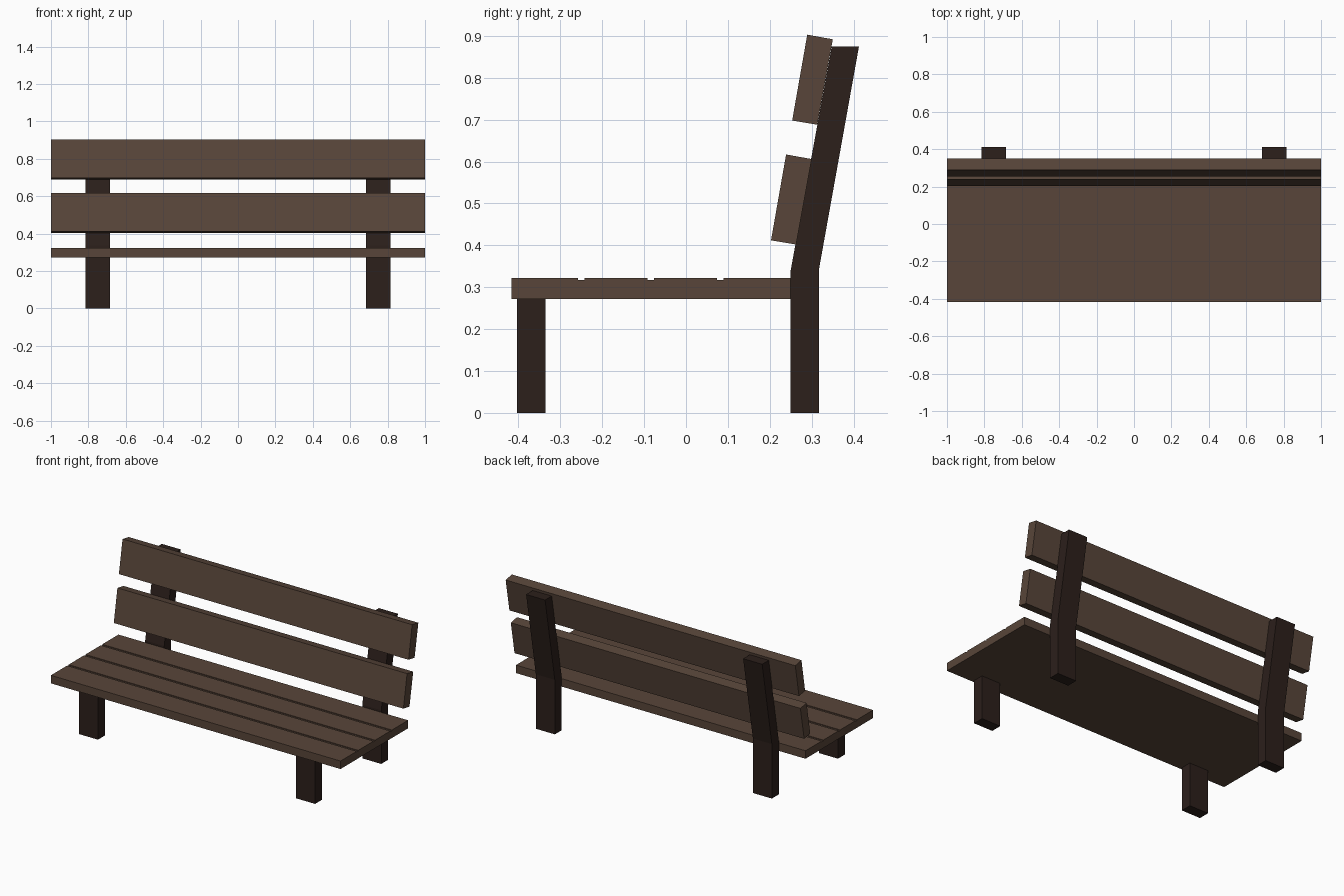
import bpy, bmesh

if "Cube" in bpy.data.objects:
    bpy.data.objects.remove(bpy.data.objects["Cube"])


def material(name, rgb):
    m = bpy.data.materials.new(name)
    m.diffuse_color = (*rgb, 1)
    m.use_nodes = True
    m.node_tree.nodes["Principled BSDF"].inputs["Base Color"].default_value = m.diffuse_color
    return m


wood = material("brown_wood", (0.098, 0.060, 0.041))
dark = material("dark_wood", (0.025, 0.014, 0.011))


def extrude_x(name, profile, x0, x1, mat):
    """Extrude a closed (y, z) profile from x0 to x1."""
    bm = bmesh.new()
    face = bm.faces.new([bm.verts.new((x0, y, z)) for y, z in profile])
    ext = bmesh.ops.extrude_face_region(bm, geom=[face])
    moved = [v for v in ext["geom"] if isinstance(v, bmesh.types.BMVert)]
    bmesh.ops.translate(bm, verts=moved, vec=(x1 - x0, 0, 0))
    bmesh.ops.recalc_face_normals(bm, faces=bm.faces)
    mesh = bpy.data.meshes.new(name)
    bm.to_mesh(mesh)
    bm.free()
    mesh.materials.append(mat)
    obj = bpy.data.objects.new(name, mesh)
    bpy.context.collection.objects.link(obj)
    return obj


# Seat: one board with three shallow grooves along its length
top, floor, bottom = 0.322, 0.317, 0.272
seat = [(-0.417, bottom), (-0.417, top)]
for y in (-0.25, -0.084, 0.082):
    a, b = y - 0.008, y + 0.008
    seat += [(a, top), (a, floor), (b, floor), (b, top)]
seat += [(0.249, top), (0.249, bottom)]
extrude_x("seat", seat, -1, 1, wood)

# Backrest slats, leaning with the rear posts
slat = [(0.239, 0.617), (0.300, 0.606), (0.263, 0.402), (0.203, 0.412)]
extrude_x("lower_back_slat", slat, -1, 1, wood)
extrude_x("upper_back_slat", [(y + 0.0505, z + 0.286) for y, z in slat], -1, 1, wood)

# Legs: short front legs and bent rear posts, one pair per side
front_leg = [(-0.404, 0), (-0.335, 0), (-0.335, bottom), (-0.404, bottom)]
rear_post = [(0.249, 0), (0.317, 0), (0.317, 0.34),
             (0.413, 0.875), (0.348, 0.875), (0.249, 0.335)]
for side, x in (("left", -0.7495), ("right", 0.7495)):
    extrude_x(side + "_front_leg", front_leg, x - 0.0655, x + 0.0655, dark)
    extrude_x(side + "_rear_post", rear_post, x - 0.0655, x + 0.0655, dark)
